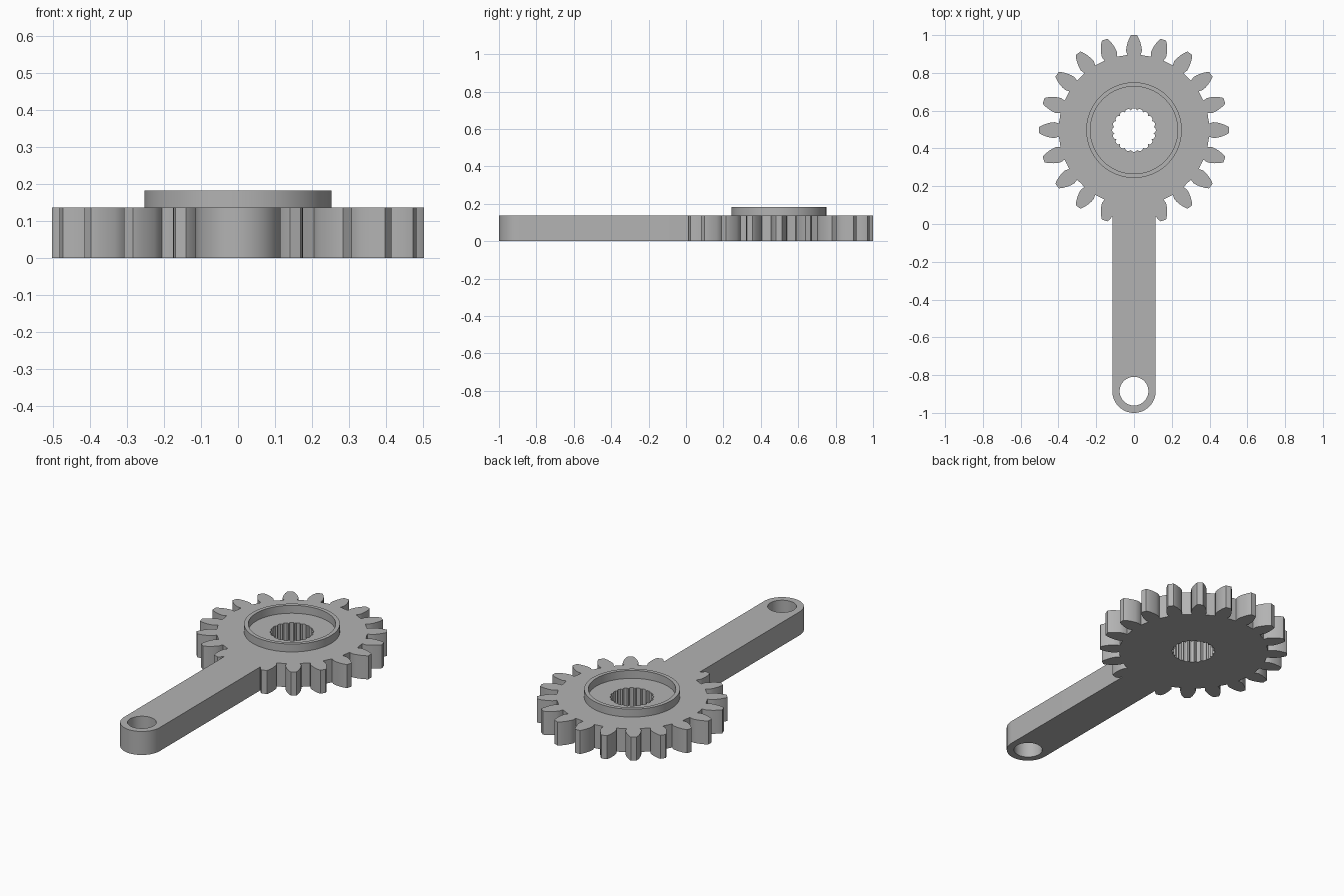
import bpy, bmesh
from math import pi, sin, cos, radians

cube = bpy.data.objects.get("Cube")
if cube:
    bpy.data.objects.remove(cube, do_unlink=True)

grey = bpy.data.materials.new("plain grey")
grey.use_nodes = True
colour = (0.45, 0.45, 0.45, 1)
grey.diffuse_color = colour
grey.node_tree.nodes["Principled BSDF"].inputs["Base Color"].default_value = colour

THICK, RIM_TOP = 0.137, 0.183
GEAR_Y, ARM_Y, ARM_R = 0.497, -0.885, 0.115
TEETH = 20


def prism(name, outline, y, z0, z1):
    """Extrude a closed outline, centred on (0, y), from z0 to z1."""
    bm = bmesh.new()
    face = bm.faces.new([bm.verts.new((px, py + y, z0)) for px, py in outline])
    top = bmesh.ops.extrude_face_region(bm, geom=[face])["geom"]
    bmesh.ops.translate(bm, vec=(0, 0, z1 - z0),
                        verts=[v for v in top if isinstance(v, bmesh.types.BMVert)])
    bmesh.ops.recalc_face_normals(bm, faces=bm.faces)
    mesh = bpy.data.meshes.new(name)
    bm.to_mesh(mesh)
    bm.free()
    mesh.materials.append(grey)
    obj = bpy.data.objects.new(name, mesh)
    bpy.context.collection.objects.link(obj)
    return obj


def select(obj):
    bpy.ops.object.select_all(action="DESELECT")
    obj.select_set(True)
    bpy.context.view_layer.objects.active = obj


def combine(obj, other, operation):
    """Apply a boolean and remove the second object."""
    mod = obj.modifiers.new("boolean", "BOOLEAN")
    mod.operation, mod.object, mod.solver = operation, other, "EXACT"
    select(obj)
    bpy.ops.object.modifier_apply(modifier=mod.name)
    bpy.data.objects.remove(other, do_unlink=True)


def circle(r, n=64):
    return [(r * cos(2 * pi * i / n), r * sin(2 * pi * i / n)) for i in range(n)]


# Gear outline: leaf-shaped teeth, narrow at the tip and slightly waisted at the root
flank = [(0.398, 0.035), (0.420, 0.042), (0.440, 0.040), (0.460, 0.035),
         (0.480, 0.028), (0.496, 0.020), (0.503, 0.015)]
tooth = [(r, -w) for r, w in flank] + [(r, w) for r, w in reversed(flank)]
gear_outline = []
for i in range(TEETH):
    a = 2 * pi * i / TEETH
    gear_outline += [(r * cos(a) - w * sin(a), r * sin(a) + w * cos(a)) for r, w in tooth]
    mid = a + pi / TEETH
    gear_outline.append((0.398 * cos(mid), 0.398 * sin(mid)))
lever = prism("gear_lever", gear_outline, GEAR_Y, 0, THICK)

# Arm with a rounded end
arm_outline = [(ARM_R * cos(a), ARM_R * sin(a))
               for a in (pi + pi * i / 32 for i in range(33))]
reach = GEAR_Y - 0.2 - ARM_Y
arm_outline += [(ARM_R, reach), (-ARM_R, reach)]
combine(lever, prism("arm", arm_outline, ARM_Y, 0, THICK), "UNION")

# Pivot hole in the arm and splined hole in the gear
combine(lever, prism("pivot_cutter", circle(0.076), ARM_Y, -0.1, 0.3), "DIFFERENCE")
spline = []
for i in range(TEETH):
    for step, r in ((-0.3, 0.114), (0, 0.116), (0.3, 0.114), (0.5, 0.105)):
        a = 2 * pi * (i + step) / TEETH
        spline.append((r * cos(a), r * sin(a)))
combine(lever, prism("spline_cutter", spline, GEAR_Y, -0.1, 0.3), "DIFFERENCE")

# Thin raised rim around the hub
rim = prism("hub_rim", circle(0.253, 96), GEAR_Y, THICK, RIM_TOP)
combine(rim, prism("rim_cutter", circle(0.231, 96), GEAR_Y, 0, 0.3), "DIFFERENCE")

for obj in (lever, rim):
    select(obj)
    bpy.ops.object.shade_smooth_by_angle(angle=radians(25))
